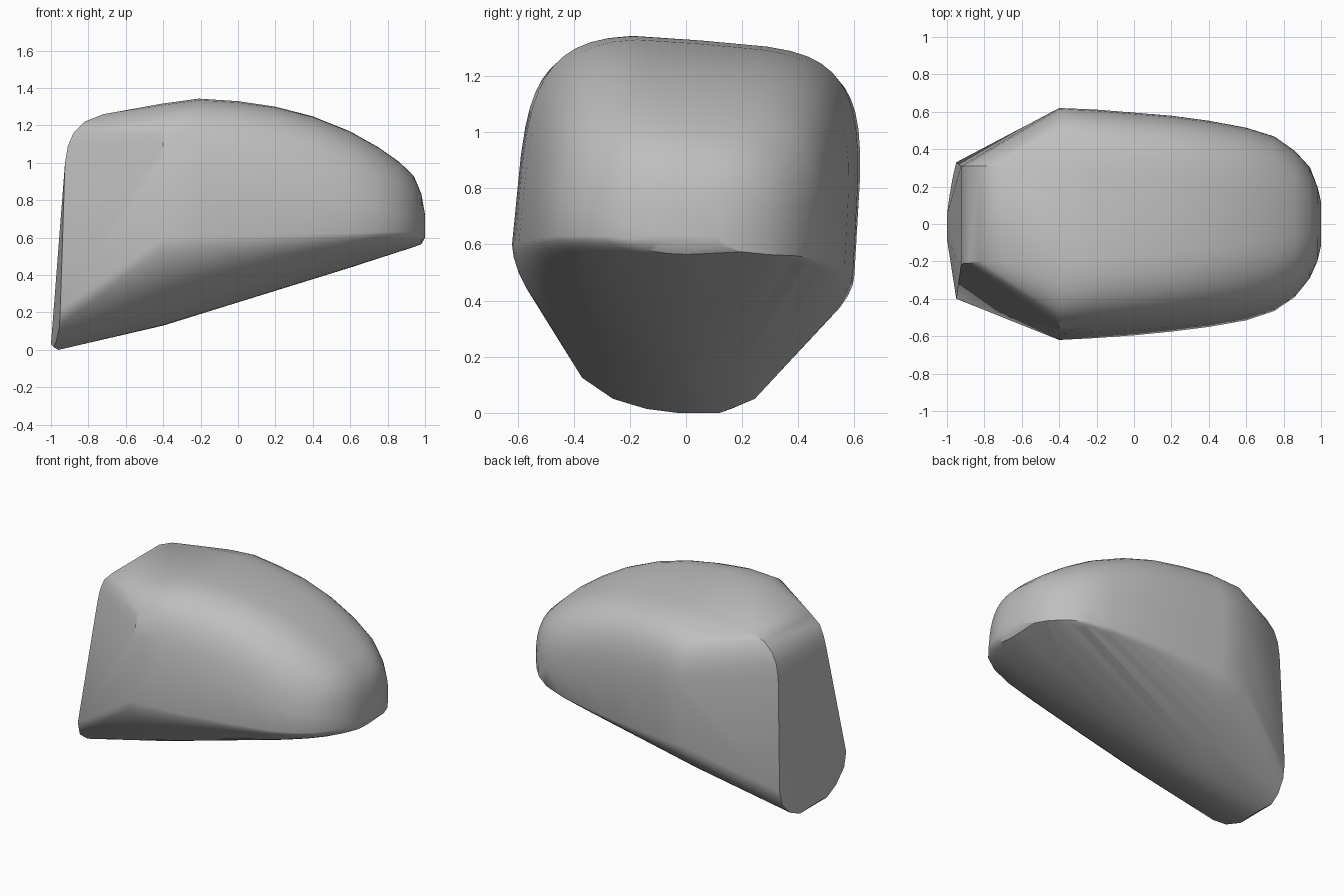
import bpy
import bmesh
import math

cube = bpy.data.objects.get("Cube")
if cube:
    bpy.data.objects.remove(cube, do_unlink=True)


def flat_material(name, colour):
    material = bpy.data.materials.new(name)
    material.use_nodes = True
    material.diffuse_color = colour
    shader = material.node_tree.nodes["Principled BSDF"]
    shader.inputs["Base Color"].default_value = colour
    shader.inputs["Roughness"].default_value = 0.8
    return material


def signed_power(value, exponent):
    return math.copysign(abs(value) ** exponent, value)


def section(x, front, back, ridge_front, ridge_back, bottom, top, power, steps=24):
    """Rounded cross-section: boxy dome above the ridge, curved belly below."""
    middle, half = (front + back) / 2, (back - front) / 2
    points = []
    for i in range(steps + 1):
        angle = math.pi * i / steps
        c, s = math.cos(angle), max(math.sin(angle), 0.0)

        # Dome, leaning inwards on the front and tilted down to the back
        across, rise = signed_power(c, 2 / power), s ** (2 / power)
        share = (1 - across) / 2
        base = ridge_front + (ridge_back - ridge_front) * share
        lean = rise * half * (0.11 * (1 - share) + 0.08 * share)
        y = middle - half * across + lean
        tilt = 0.08 * max(y + 0.2, 0) * rise
        points.append((x, y, base + (top - base) * rise - tilt))

        # Belly, meeting the ridge at a crisp angle
        across, drop = signed_power(c, 1.15), s ** 1.15
        share = (1 - across) / 2
        base = ridge_front + (ridge_back - ridge_front) * share
        points.append((x, middle - half * across, base - (base - bottom) * drop))
    return points


# Body sections: x, front, back, front ridge, back ridge, bottom, top, boxiness
body_sections = [
    (-0.4, -0.62, 0.6, 0.6, 0.49, 0.13, 1.32, 5),
    (-0.21, -0.61, 0.595, 0.605, 0.5, 0.19, 1.347, 4.5),
    (0, -0.595, 0.58, 0.61, 0.51, 0.255, 1.335, 4.2),
    (0.2, -0.575, 0.565, 0.615, 0.52, 0.32, 1.307, 4),
    (0.4, -0.55, 0.54, 0.62, 0.53, 0.38, 1.257, 3.7),
    (0.6, -0.515, 0.505, 0.625, 0.54, 0.44, 1.178, 3.4),
    (0.75, -0.465, 0.46, 0.63, 0.55, 0.49, 1.095, 3.2),
    (0.86, -0.39, 0.385, 0.63, 0.56, 0.525, 1.02, 3),
    (0.94, -0.29, 0.3, 0.63, 0.565, 0.55, 0.945, 3),
    (0.98, -0.2, 0.2, 0.62, 0.575, 0.565, 0.85, 2.6),
    (1, -0.12, 0.12, 0.62, 0.6, 0.6, 0.74, 2),
]

# Blunt tail end: x, front, back, height
tail_rows = [
    (-0.96, -0.03, 0.12, 0),
    (-0.985, -0.14, 0.16, 0.014),
    (-1, -0.08, 0.05, 0.03),
    (-0.97, -0.26, 0.245, 0.05),
    (-0.955, -0.37, 0.31, 0.125),
    (-0.95, -0.4, 0.33, 0.22),
    (-0.925, -0.22, 0.31, 1),
    (-0.91, -0.21, 0.31, 1.09),
    (-0.88, -0.21, 0.31, 1.16),
    (-0.82, -0.2, 0.31, 1.22),
    (-0.72, -0.2, 0.31, 1.26),
]

points = [p for row in body_sections for p in section(*row)]
for x, front, back, z in tail_rows:
    points += [(x, front, z), (x, back, z)]

# Wrap the sections in one convex skin
bm = bmesh.new()
for p in points:
    bm.verts.new(p)
bmesh.ops.remove_doubles(bm, verts=bm.verts, dist=0.008)
hull = bmesh.ops.convex_hull(bm, input=bm.verts)
loose = {g for g in hull["geom_interior"] + hull["geom_unused"]
         if isinstance(g, bmesh.types.BMVert)}
bmesh.ops.delete(bm, geom=list(loose), context="VERTS")
bmesh.ops.recalc_face_normals(bm, faces=bm.faces)

mesh = bpy.data.meshes.new("stone_body")
bm.to_mesh(mesh)
bm.free()
mesh.materials.append(flat_material("stone grey", (0.52, 0.52, 0.52, 1)))

stone = bpy.data.objects.new("stone_body", mesh)
bpy.context.collection.objects.link(stone)
bpy.context.view_layer.objects.active = stone
stone.select_set(True)
bpy.ops.object.shade_smooth_by_angle(angle=math.radians(32))
